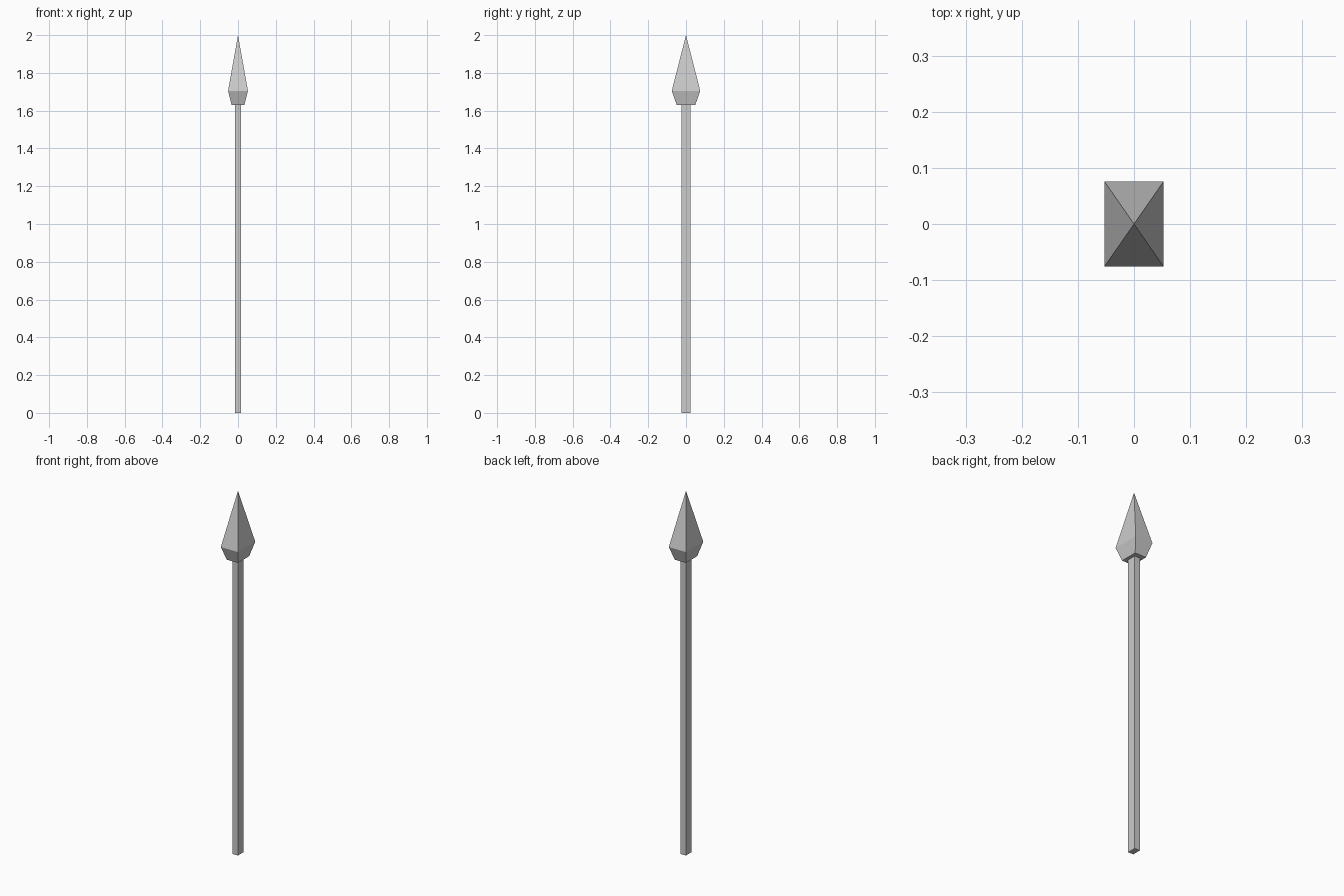
import bpy, bmesh

if "Cube" in bpy.data.objects:
    bpy.data.objects.remove(bpy.data.objects["Cube"])

NECK_Z = 1.63
SHAFT = (0.016, 0.0245)  # half width in x, half depth in y


def loft(name, rings, tip=None, cap_bottom=False):
    """Join rectangular rings (half x, half y, z), optionally ending in a point."""
    bm = bmesh.new()
    loops = [[bm.verts.new((sx * hx, sy * hy, z))
              for sx, sy in ((-1, -1), (1, -1), (1, 1), (-1, 1))]
             for hx, hy, z in rings]
    for low, high in zip(loops, loops[1:]):
        for i in range(4):
            j = (i + 1) % 4
            bm.faces.new((low[i], low[j], high[j], high[i]))
    if tip is not None:
        apex = bm.verts.new((0, 0, tip))
        for i in range(4):
            bm.faces.new((loops[-1][i], loops[-1][(i + 1) % 4], apex))
    if cap_bottom:
        bm.faces.new(loops[0][::-1])
    mesh = bpy.data.meshes.new(name)
    bm.to_mesh(mesh)
    bm.free()
    obj = bpy.data.objects.new(name, mesh)
    bpy.context.collection.objects.link(obj)
    return obj


# Rectangular shaft, open where it meets the head
loft("shaft", [(*SHAFT, 0), (*SHAFT, NECK_Z)], cap_bottom=True)

# Head: flat collar underside, flared base, tapering point
loft("spear_head",
     [(*SHAFT, NECK_Z), (0.034, 0.049, NECK_Z), (0.0525, 0.0755, 1.705)],
     tip=2.0)
